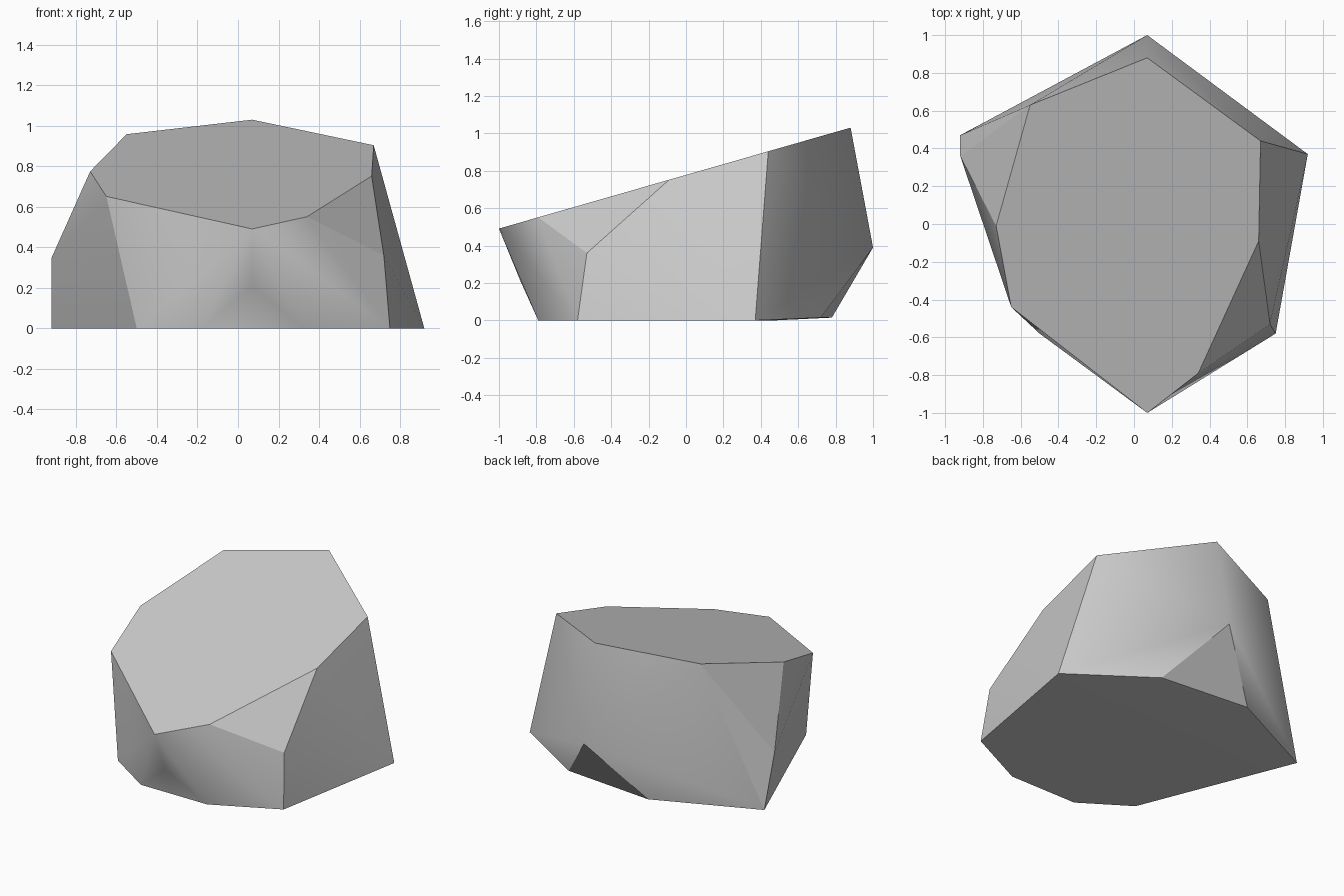
import bpy
import bmesh
from math import radians

default_cube = bpy.data.objects.get("Cube")
if default_cube:
    bpy.data.objects.remove(default_cube, do_unlink=True)

RIDGE_X = 0.07      # front tip, back peak and their bulges share this line

# Outline of the ground face; the back edge lifts slightly
base_ring = [
    (0.92, 0.37, 0), (0.38, 0.72, 0.015), (-0.26, 0.78, 0.015), (-0.92, 0.47, 0),
    (-0.5, -0.58, 0), (-0.18, -0.79, 0), (0.32, -0.79, 0), (0.75, -0.58, 0),
]

# Outline of the sloping top, as plan positions on one tilted plane
top_outline = [
    (RIDGE_X, -1.0), (0.34, -0.79), (0.66, -0.09), (0.67, 0.44),
    (RIDGE_X, 0.88), (-0.55, 0.63), (-0.73, -0.01), (-0.65, -0.44),
]

# Corners on the sides, between the base and the top
side_corners = [
    (0.72, -0.53, 0.36), (-0.92, 0.36, 0.35),
    (RIDGE_X, 1.0, 0.39), (RIDGE_X, -0.885, 0.21),
]


def top_height(y):
    """Height of the tilted top plane at depth y."""
    return 0.778 + 0.287 * y


def make_material(name, colour):
    material = bpy.data.materials.new(name)
    material.use_nodes = True
    material.diffuse_color = colour
    shader = material.node_tree.nodes["Principled BSDF"]
    shader.inputs["Base Color"].default_value = colour
    return material


def is_soft(edge):
    """Shallow folds and the upright ridges are rounded; other edges are crisp."""
    if edge.calc_face_angle(0) < radians(22):
        return True
    on_ridge = any(abs(v.co.x - RIDGE_X) < 0.001 for v in edge.verts)
    upright = all(abs(face.normal.z) < 0.5 for face in edge.link_faces)
    return on_ridge and upright


# Wrap the corners in a faceted boulder
bm = bmesh.new()
corners = base_ring + [(x, y, top_height(y)) for x, y in top_outline] + side_corners
for corner in corners:
    bm.verts.new(corner)
hull = bmesh.ops.convex_hull(bm, input=bm.verts[:])
loose = {v for v in hull["geom_interior"] + hull["geom_unused"]
         if isinstance(v, bmesh.types.BMVert)}
if loose:
    bmesh.ops.delete(bm, geom=list(loose), context="VERTS")

# Merge the flat facets, then set soft and crisp edges
bmesh.ops.dissolve_limit(bm, angle_limit=radians(2), verts=bm.verts[:], edges=bm.edges[:])
bmesh.ops.recalc_face_normals(bm, faces=bm.faces[:])
bm.normal_update()
for face in bm.faces:
    face.smooth = True
for edge in bm.edges:
    edge.smooth = is_soft(edge)

mesh = bpy.data.meshes.new("boulder")
bm.to_mesh(mesh)
bm.free()
mesh.materials.append(make_material("stone_grey", (0.6, 0.6, 0.6, 1)))
boulder = bpy.data.objects.new("boulder", mesh)
bpy.context.collection.objects.link(boulder)
